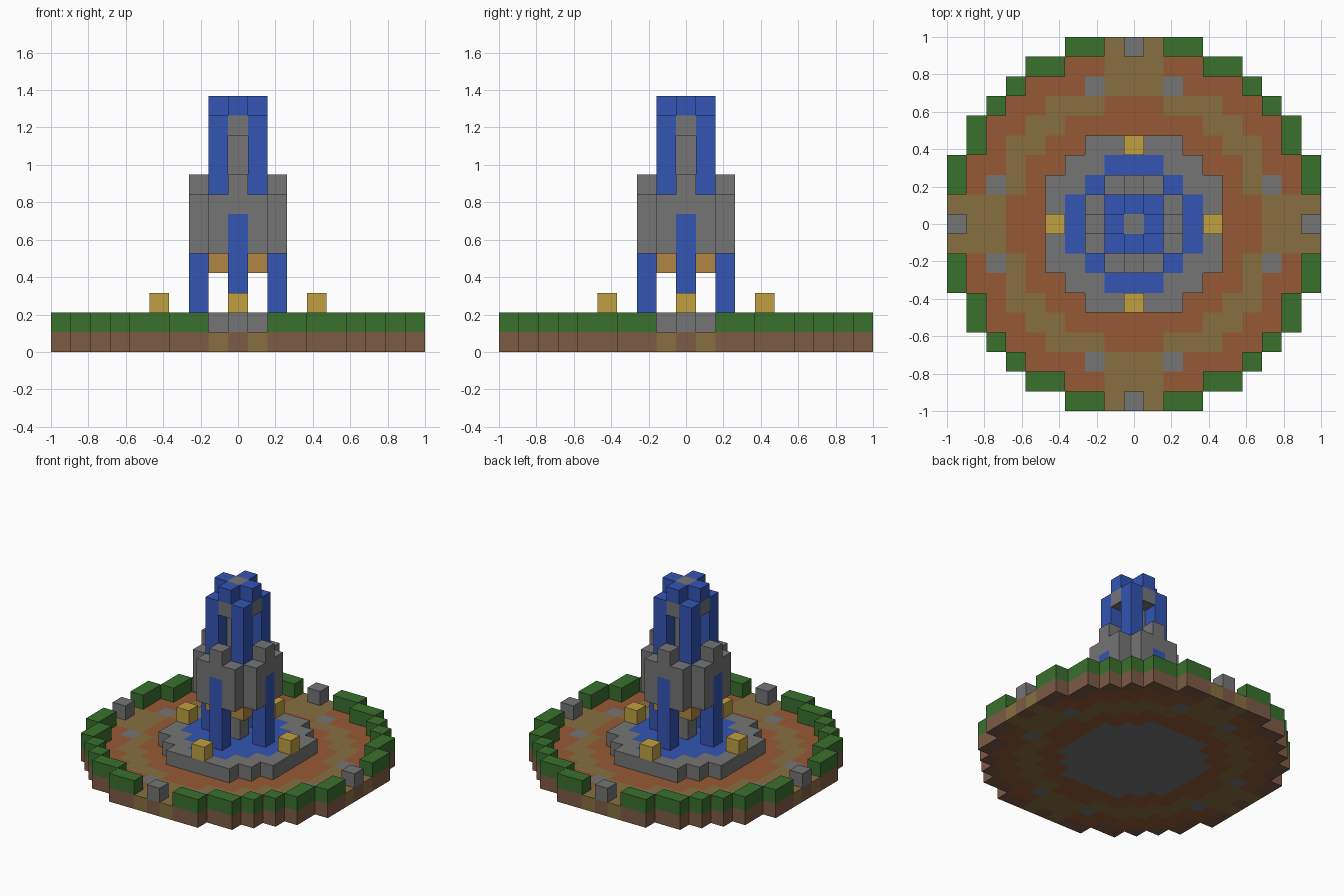
import bpy, bmesh
from mathutils import Vector

if "Cube" in bpy.data.objects:
    bpy.data.objects.remove(bpy.data.objects["Cube"], do_unlink=True)

CELL = 2 / 19      # edge of one block
R = range(-9, 10)


def material(name, hex_rgb):
    rgb = [int(hex_rgb[i:i + 2], 16) / 255 for i in (0, 2, 4)]
    lin = [c / 12.92 if c < 0.04045 else ((c + 0.055) / 1.055) ** 2.4 for c in rgb]
    m = bpy.data.materials.new(name)
    m.use_nodes = True
    m.diffuse_color = (*lin, 1)
    bsdf = m.node_tree.nodes["Principled BSDF"]
    bsdf.inputs["Base Color"].default_value = (*lin, 1)
    bsdf.inputs["Roughness"].default_value = 0.9
    return m


grass = material("grass", "3A702D")
dirt = material("dirt", "7D5B45")
clay = material("clay_paving", "965A36")
path = material("path", "876F40")
stone = material("stone", "757575")
water = material("water", "3355B4")
lamp = material("lamp_gold", "C0A040")
wood = material("wood", "B18644")

parts = {}         # name -> (material, cells)
filled = set()     # every block placed so far


def add(name, mat, cells, layers):
    """Stack plan cells over the given layers; earlier parts keep their place."""
    new = {(x, y, z) for x, y in cells for z in layers} - filled
    filled.update(new)
    parts.setdefault(name, (mat, set()))[1].update(new)


def around(*plan):
    """Repeat plan cells in all four quadrants and across the diagonal."""
    return {(sx * p, sy * q) for a, b in plan for p, q in ((a, b), (b, a))
            for sx in (1, -1) for sy in (1, -1)}


def ring(lo, hi):
    """Plan cells whose squared distance from the centre is lo..hi."""
    return {(x, y) for x in R for y in R if lo <= x * x + y * y <= hi}


def build(name, mat, cells):
    """Mesh the exposed sides of a group of blocks."""
    bm = bmesh.new()
    for c in sorted(cells):
        centre = Vector((c[0], c[1], c[2] + 0.5))
        for axis in range(3):
            for sign in (1, -1):
                n = Vector((0, 0, 0))
                n[axis] = sign
                if tuple(int(a + b) for a, b in zip(c, n)) in filled:
                    continue
                u = Vector((0, 0, 0))
                u[(axis + 1) % 3] = 0.5
                v = n.cross(u)
                mid = centre + n / 2
                bm.faces.new([bm.verts.new((mid + k) * CELL)
                              for k in (-u - v, u - v, u + v, v - u)])
    bmesh.ops.remove_doubles(bm, verts=bm.verts, dist=CELL / 100)
    me = bpy.data.meshes.new(name)
    bm.to_mesh(me)
    bm.free()
    me.materials.append(mat)
    bpy.context.collection.objects.link(bpy.data.objects.new(name, me))


disc = ring(0, 90)
outer = ring(76, 90)
gates = around(*((a, b) for a in (0, 1) for b in (7, 8, 9)))
gate_stones = around((0, 9))

# Ground layer
add("pond_floor", stone, ring(0, 20), [0])
add("paving_stones", stone, around((2, 7)), [0])
add("ground_rim", dirt, (outer - gates) | gate_stones, [0])
add("path_ring", path, ring(40, 52) | gates, [0])
add("paving", clay, disc, [0])

# Hedge and the marker stones in its gaps
add("hedge", grass, outer - gates, [1])
add("gate_stones", stone, gate_stones, [1])

# Pond
add("pond_rim", stone, ring(13, 20), [1])
add("pond_water", water, ring(0, 12), [1])
add("lamps", lamp, around((0, 4)), [2])

# Lower tower: central pillar, brackets, falling streams and the bowl
add("pillar", stone, {(0, 0)}, range(2, 5))
add("brackets", wood, around((1, 1)), [4])
add("lower_streams", water, around((0, 2)), range(2, 7))
add("bowl", stone, ring(0, 5), range(5, 8))
add("bowl_spouts", stone, around((0, 2)), [8])

# Upper tower: core, corner streams and crown
add("core", stone, {(0, 0)}, range(8, 13))
add("corner_streams", water, around((1, 1)), range(8, 12))
add("crown_support", stone, around((0, 1)), [11])
add("crown_water", water, around((0, 1)), [12])

for name, (mat, cells) in parts.items():
    build(name, mat, cells)
